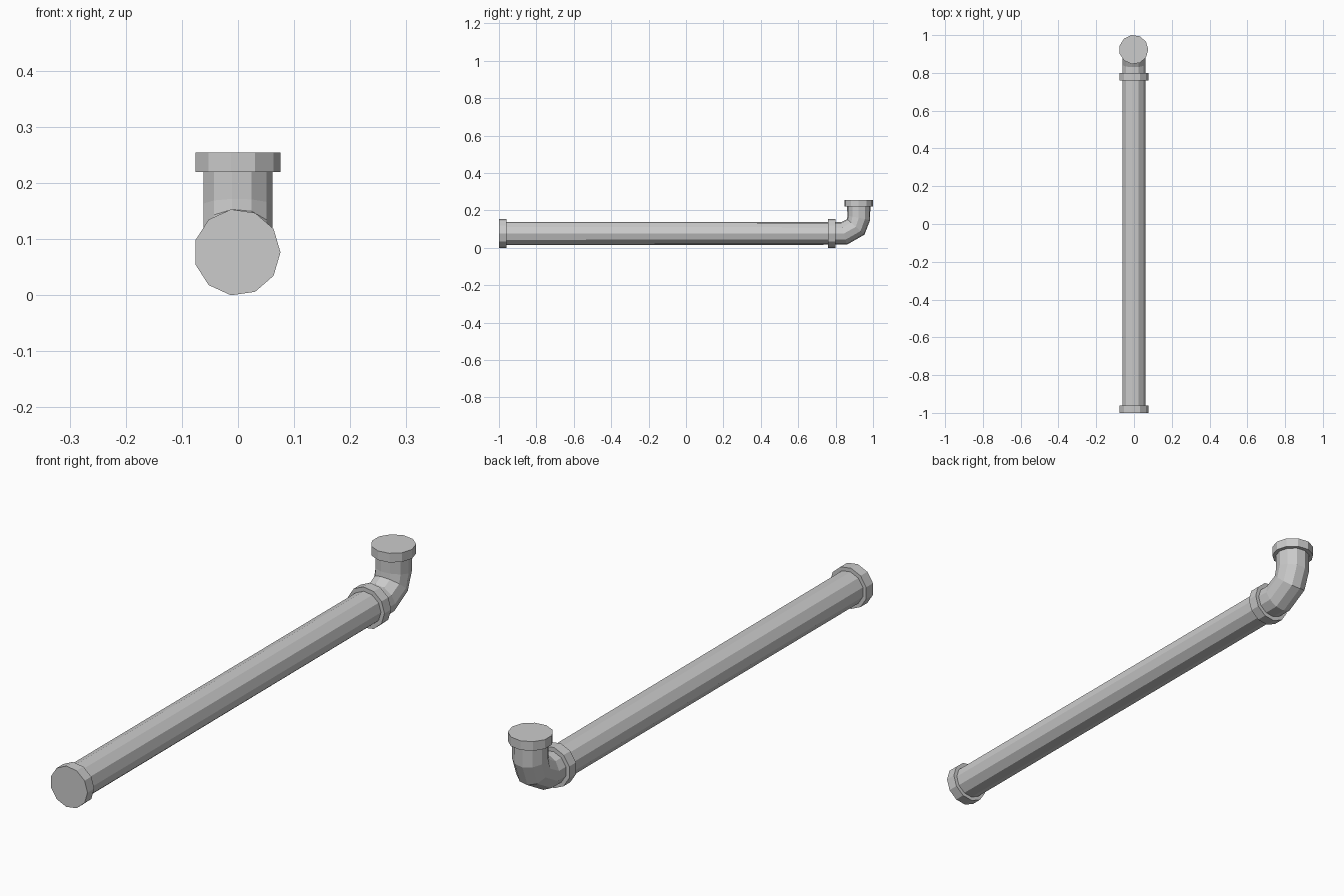
import bpy, bmesh
from math import cos, sin, pi, radians
from mathutils import Vector

if "Cube" in bpy.data.objects:
    bpy.data.objects.remove(bpy.data.objects["Cube"])

SIDES = 11
CX = -0.0016        # an odd-sided ring is off-centre so its bounds are centred
AXIS_Z = 0.0765     # height of the long run
AXIS_Y = 0.9235     # depth of the upright outlet
PIPE_R, FLANGE_R = 0.0628, 0.0773


def sweep(name, stations, radius):
    """Closed flat-faced tube through (y, z, heading in degrees) stations."""
    bm = bmesh.new()
    rings = []
    for y, z, heading in stations:
        h = radians(heading)
        up = Vector((0, -sin(h), cos(h)))
        centre = Vector((CX, y, z))
        ring = []
        for i in range(SIDES):
            a = 2 * pi * i / SIDES
            ring.append(bm.verts.new(
                centre + radius * (cos(a) * Vector((1, 0, 0)) + sin(a) * up)))
        rings.append(ring)
    for r0, r1 in zip(rings, rings[1:]):
        for i in range(SIDES):
            j = (i + 1) % SIDES
            bm.faces.new((r0[i], r0[j], r1[j], r1[i]))
    bm.faces.new(rings[0])
    bm.faces.new(rings[-1])
    bmesh.ops.recalc_face_normals(bm, faces=bm.faces)
    mesh = bpy.data.meshes.new(name)
    bm.to_mesh(mesh)
    bm.free()
    obj = bpy.data.objects.new(name, mesh)
    bpy.context.collection.objects.link(obj)
    return obj


# Long run and elbow in one sweep
sweep("pipe", [
    (-0.98, AXIS_Z, 0),
    (0.845, AXIS_Z, 14),
    (0.908, 0.1115, 48),
    (AXIS_Y, 0.16, 79),
    (AXIS_Y, 0.24, 90),
], PIPE_R)

# Collars: open end, joint before the elbow, upright outlet
sweep("end_flange", [(-1.0, AXIS_Z, 0), (-0.96, AXIS_Z, 0)], FLANGE_R)
sweep("joint_flange", [(0.76, AXIS_Z, 0), (0.80, AXIS_Z, 0)], FLANGE_R)
sweep("outlet_flange", [(AXIS_Y, 0.22, 90), (AXIS_Y, 0.2545, 90)], FLANGE_R)
